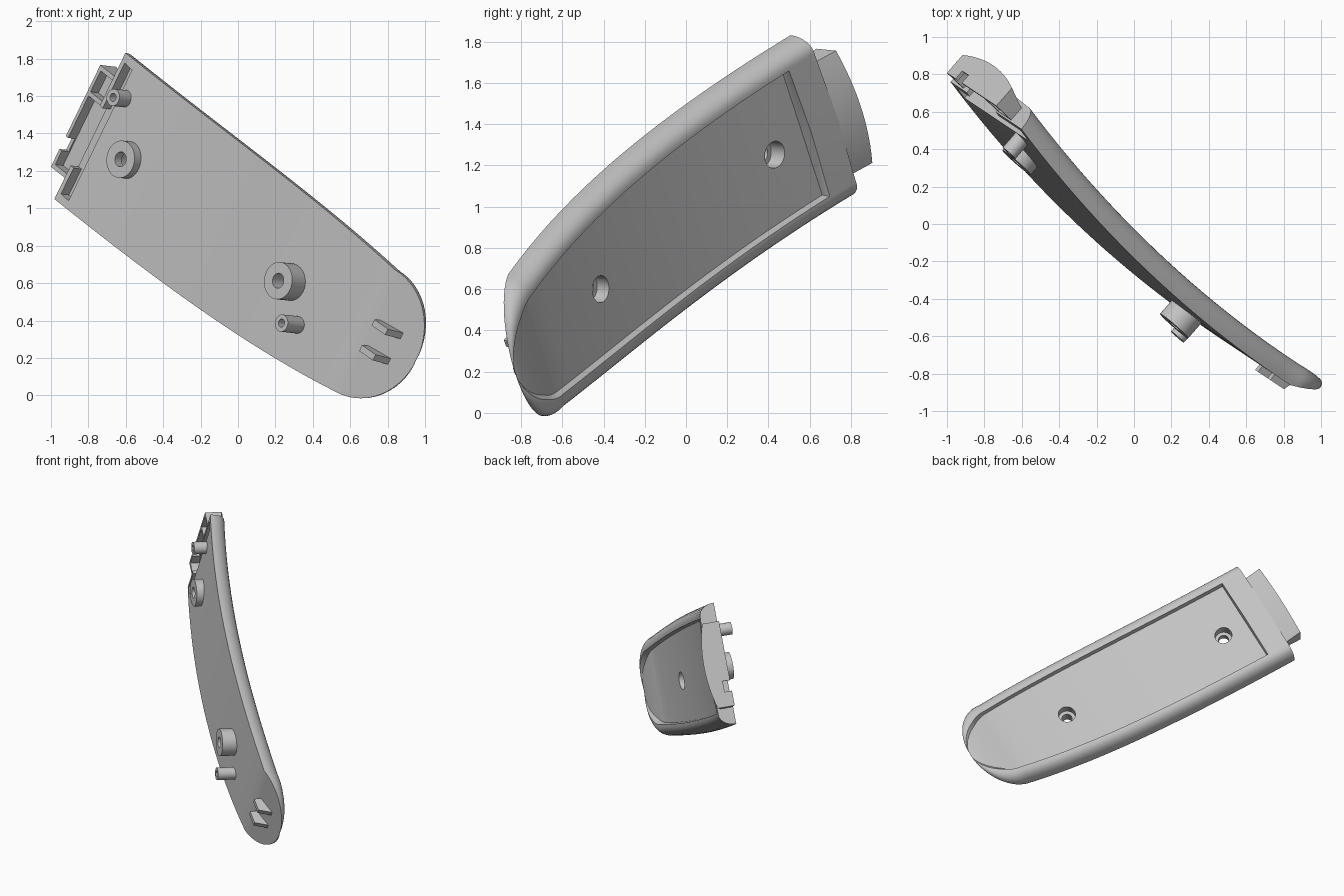
import bpy, bmesh, math
from mathutils import Matrix, Vector

if "Cube" in bpy.data.objects:
    bpy.data.objects.remove(bpy.data.objects["Cube"])

GREY = bpy.data.materials.new("light grey plastic")
GREY.use_nodes = True
GREY.diffuse_color = (0.55, 0.55, 0.55, 1)
GREY.node_tree.nodes["Principled BSDF"].inputs["Base Color"].default_value = (0.55, 0.55, 0.55, 1)

# Slanted frame: local x runs across the panel, y along it, z out of its back
ACROSS = Vector((0.42, -0.28, 0.865)).normalized()
ALONG = Vector((0.628, -0.597, -0.499))
ALONG = (ALONG - ACROSS * ALONG.dot(ACROSS)).normalized()
FRAME = Matrix((ACROSS, ALONG, ACROSS.cross(ALONG))).transposed().to_4x4()

START, CREASE, TIP = -1.594, 0.705, 1.0
RECESS_START = -1.42


def make(name, bm):
    bmesh.ops.recalc_face_normals(bm, faces=bm.faces)
    mesh = bpy.data.meshes.new(name)
    bm.to_mesh(mesh)
    bm.free()
    mesh.materials.append(GREY)
    obj = bpy.data.objects.new(name, mesh)
    bpy.context.collection.objects.link(obj)
    obj.matrix_world = FRAME
    return obj


def loft(name, rings):
    bm = bmesh.new()
    loops = [[bm.verts.new(p) for p in ring] for ring in rings]
    n = len(loops[0])
    for a, b in zip(loops, loops[1:]):
        for i in range(n):
            bm.faces.new((a[i], a[(i + 1) % n], b[(i + 1) % n], b[i]))
    bm.faces.new(loops[0])
    bm.faces.new(loops[-1])
    return make(name, bm)


def box(name, x, y, z):
    rings = [[(x[0], v, z[0]), (x[1], v, z[0]), (x[1], v, z[1]), (x[0], v, z[1])] for v in y]
    return loft(name, rings)


def rod(name, x, y, r, z, sides=40):
    rings = [[(x + r * math.cos(2 * math.pi * i / sides),
               y + r * math.sin(2 * math.pi * i / sides), h) for i in range(sides)] for h in z]
    return loft(name, rings)


def cut(obj, cutters):
    for c in cutters:
        c.hide_render = True
        m = obj.modifiers.new("cut", 'BOOLEAN')
        m.operation, m.solver, m.object = 'DIFFERENCE', 'EXACT', c
    bpy.context.view_layer.update()
    dg = bpy.context.evaluated_depsgraph_get()
    mesh = bpy.data.meshes.new_from_object(obj.evaluated_get(dg))
    obj.modifiers.clear()
    obj.data = mesh


def front(u):
    """Height of the front face: a shallow bow, then a straight flare to the tip."""
    if u > CREASE:
        return -0.15 + 0.47 * (u - CREASE)
    return -0.15 - 0.09 * (1 - ((u + 0.445) / 1.15) ** 2)


def section(u, recess):
    t = max(0, (u - CREASE) / (TIP - CREASE))
    s = min(1, (u - START) / (CREASE - START))
    half = (0.4525 - 0.0745 * s ** 4) * math.sqrt(1 - t * t)
    mid = 0.735 + 0.06 * (1 - (1 - s) ** 2)
    f, h = front(u), 0.12 * (1 - t) ** 0.7
    rim = min(0.1, 0.3 * half)
    depth = 0.045 * h / 0.12 if recess else 0
    crown = 0 if recess else 0.015
    side = []
    for i in range(8):
        a = math.pi / 2 * i / 7
        side.append((half - 0.85 * rim * (1 - math.cos(a)), f + h * math.sin(a)))
    side.append((half - rim, f + h))
    side.append((half - rim - 0.05 * rim - 0.12 * t * half, f + h - depth))
    ring = [(mid + x, u, z) for x, z in side]
    ring.append((mid, u, f + h - depth + crown))
    ring += [(mid - x, u, z) for x, z in reversed(side)]
    return ring


# Main curved panel with a recessed back
stations = [(START, False), (-1.5, False), (RECESS_START, False), (RECESS_START + 0.002, True)]
stations += [(RECESS_START + (CREASE - RECESS_START) * i / 20, True) for i in range(1, 21)]
stations += [(CREASE + (TIP - CREASE) * math.sin(math.pi / 2 * i / 14), True) for i in range(1, 14)]
panel = loft("panel", [section(u, r) for u, r in stations])


# End tab with a domed back
def tab_ring(u, low, rise):
    pts = [(0.41, u, -0.14), (1.04, u, -0.14)]
    for i in range(13):
        k = 1 - i / 6
        pts.append((0.725 + 0.315 * k, u, low + rise * (1 - k * k)))
    return pts


tab = loft("end_tab", [tab_ring(-1.58, -0.06, 0.035), tab_ring(-1.72, -0.012, 0.045)])

# Pockets opening to the front, with ribs left standing
slot = box("slot_cutter", (0.33, 1.14), (-1.565, -1.49), (-0.4, -0.09))
opening = box("opening_cutter", (0.49, 0.86), (-1.62, -1.5), (-0.4, -0.088))
pocket = box("pocket_cutter", (0.435, 0.86), (-1.7, -1.575), (-0.4, -0.075))
small_pocket = box("small_pocket_cutter", (0.885, 1.015), (-1.7, -1.6), (-0.4, -0.075))
notch = box("notch_cutter", (0.52, 0.6), (-1.8, -1.65), (-0.4, -0.085))

# Screw bosses with through holes and counterbores
holes, bosses = [], []
for name, x, y, height in (("upper", 0.735, -1.22, 0.06), ("lower", 0.772, 0.155, 0.1)):
    f = front(y)
    bosses.append(rod(name + "_screw_boss", x, y, 0.1, (f - height, f + 0.02)))
    holes.append(rod(name + "_hole_cutter", x, y, 0.04, (-0.5, 0.2)))
    holes.append(rod(name + "_bore_cutter", x, y, 0.066, (f - 0.005, 0.2)))

# Locating pegs with blind holes
pegs = []
for name, x, y, height in (("upper", 0.99, -1.44, 0.1), ("lower", 0.6, 0.314, 0.13)):
    f = front(y)
    peg = rod(name + "_peg", x, y, 0.046, (f - height, f + 0.02), 28)
    drill = rod(name + "_peg_cutter", x, y, 0.022, (f - height - 0.05, f - height + 0.06), 20)
    cut(peg, [drill])
    bpy.data.objects.remove(drill)
    pegs.append(peg)

cut(panel, [slot, opening] + holes)
cut(tab, [slot, opening, pocket, small_pocket, notch])
for boss in bosses:
    cut(boss, holes)
for c in [slot, opening, pocket, small_pocket, notch] + holes:
    bpy.data.objects.remove(c)

# Hook fins near the tip
for name, x in (("upper_fin", 0.871), ("lower_fin", 0.713)):
    profile = [(0.75, front(0.75) + 0.01), (0.755, -0.18), (0.855, -0.165), (0.885, front(0.885) + 0.01)]
    loft(name, [[(x + d, y, z) for y, z in profile] for d in (-0.018, 0.018)])

# Smooth the round parts, keep edges sharp
bpy.ops.object.select_all(action='DESELECT')
for obj in [panel, tab] + bosses + pegs:
    obj.select_set(True)
bpy.context.view_layer.objects.active = panel
bpy.ops.object.shade_smooth_by_angle(angle=math.radians(28))
